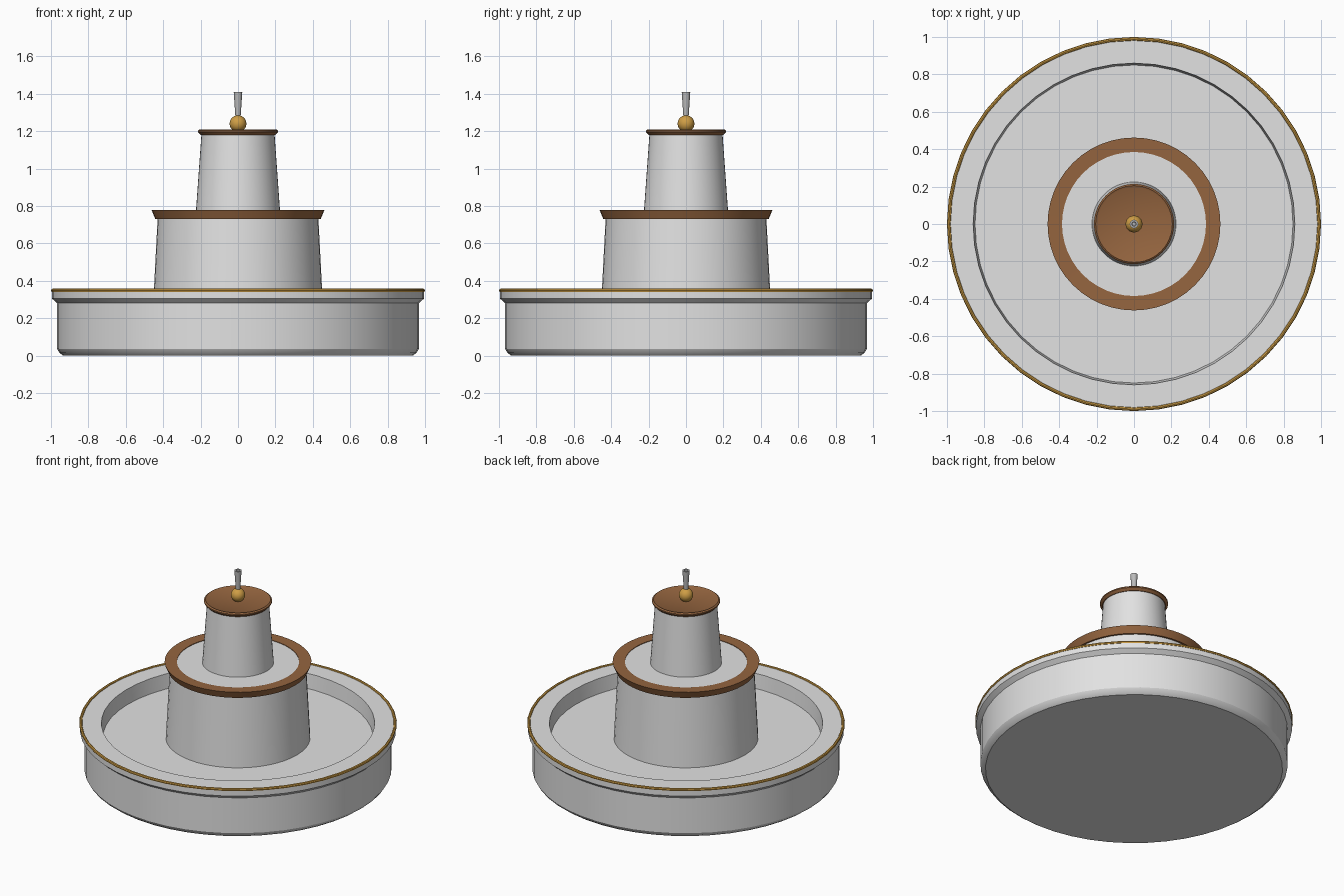
import bpy, bmesh, math

if "Cube" in bpy.data.objects:
    bpy.data.objects.remove(bpy.data.objects["Cube"])


def material(name, rgb):
    m = bpy.data.materials.new(name)
    m.diffuse_color = (*rgb, 1)
    m.use_nodes = True
    m.node_tree.nodes["Principled BSDF"].inputs["Base Color"].default_value = m.diffuse_color
    return m


STONE = material("pale stone", (0.76, 0.76, 0.76))
BROWN = material("brown trim", (0.30, 0.13, 0.05))
GOLD = material("gold", (0.62, 0.34, 0.06))
STEEL = material("grey metal", (0.50, 0.50, 0.50))


def lathe(name, profile, mat, segments=48, closed=False):
    """Revolve (radius, height) points about z; radius 0 makes a pole."""
    bm = bmesh.new()
    rings = []
    for r, z in profile:
        if r == 0:
            rings.append([bm.verts.new((0, 0, z))] * segments)
        else:
            rings.append([bm.verts.new((r * math.cos(a), r * math.sin(a), z))
                          for a in (math.tau * i / segments for i in range(segments))])
    pairs = list(zip(rings, rings[1:]))
    if closed:
        pairs.append((rings[-1], rings[0]))
    for low, high in pairs:
        for i in range(segments):
            j = (i + 1) % segments
            corners = list(dict.fromkeys((low[i], low[j], high[j], high[i])))
            bm.faces.new(corners)
    bmesh.ops.recalc_face_normals(bm, faces=bm.faces)
    mesh = bpy.data.meshes.new(name)
    bm.to_mesh(mesh)
    bm.free()
    mesh.materials.append(mat)
    obj = bpy.data.objects.new(name, mesh)
    bpy.context.collection.objects.link(obj)
    bpy.ops.object.select_all(action='DESELECT')
    obj.select_set(True)
    bpy.context.view_layer.objects.active = obj
    bpy.ops.object.shade_smooth_by_angle(angle=math.radians(30))
    return obj


# Wide basin with a chamfered foot, stepped lip and sunken floor
lathe("basin", [(0, 0), (0.935, 0), (0.955, 0.015), (0.967, 0.035), (0.967, 0.28),
                (0.995, 0.305), (0.995, 0.35), (0.86, 0.35), (0.85, 0.25), (0, 0.25)], STONE)

# Thin gold ring around the lip
lathe("rim_ring", [(0.99 + 0.01 * math.cos(math.tau * k / 8),
                    0.348 + 0.01 * math.sin(math.tau * k / 8)) for k in range(8)],
      GOLD, closed=True)

# Lower tapered tier and its flared brown collar
lathe("lower_tier", [(0, 0.25), (0.455, 0.25), (0.43, 0.73), (0.385, 0.772), (0, 0.772)], STONE)
lathe("lower_collar", [(0.425, 0.73), (0.442, 0.73), (0.462, 0.778), (0.385, 0.776),
                       (0.385, 0.765)], BROWN, closed=True)

# Upper tapered tier and its brown cap
lathe("upper_tier", [(0, 0.77), (0.225, 0.77), (0.195, 1.19), (0, 1.19)], STONE)
lathe("upper_cap", [(0, 1.18), (0.2, 1.18), (0.214, 1.195), (0.214, 1.203),
                    (0.205, 1.21), (0.195, 1.205), (0, 1.202)], BROWN)

# Gold ball and flaring spout on top
ball = [(0.045 * math.sin(math.pi * k / 12), 1.24 - 0.045 * math.cos(math.pi * k / 12))
        for k in range(1, 12)]
lathe("finial_ball", [(0, 1.195)] + ball + [(0, 1.285)], GOLD, 24)
lathe("spout", [(0, 1.26), (0.013, 1.26), (0.023, 1.41), (0.012, 1.41),
                (0.010, 1.39), (0, 1.39)], STEEL, 16)
